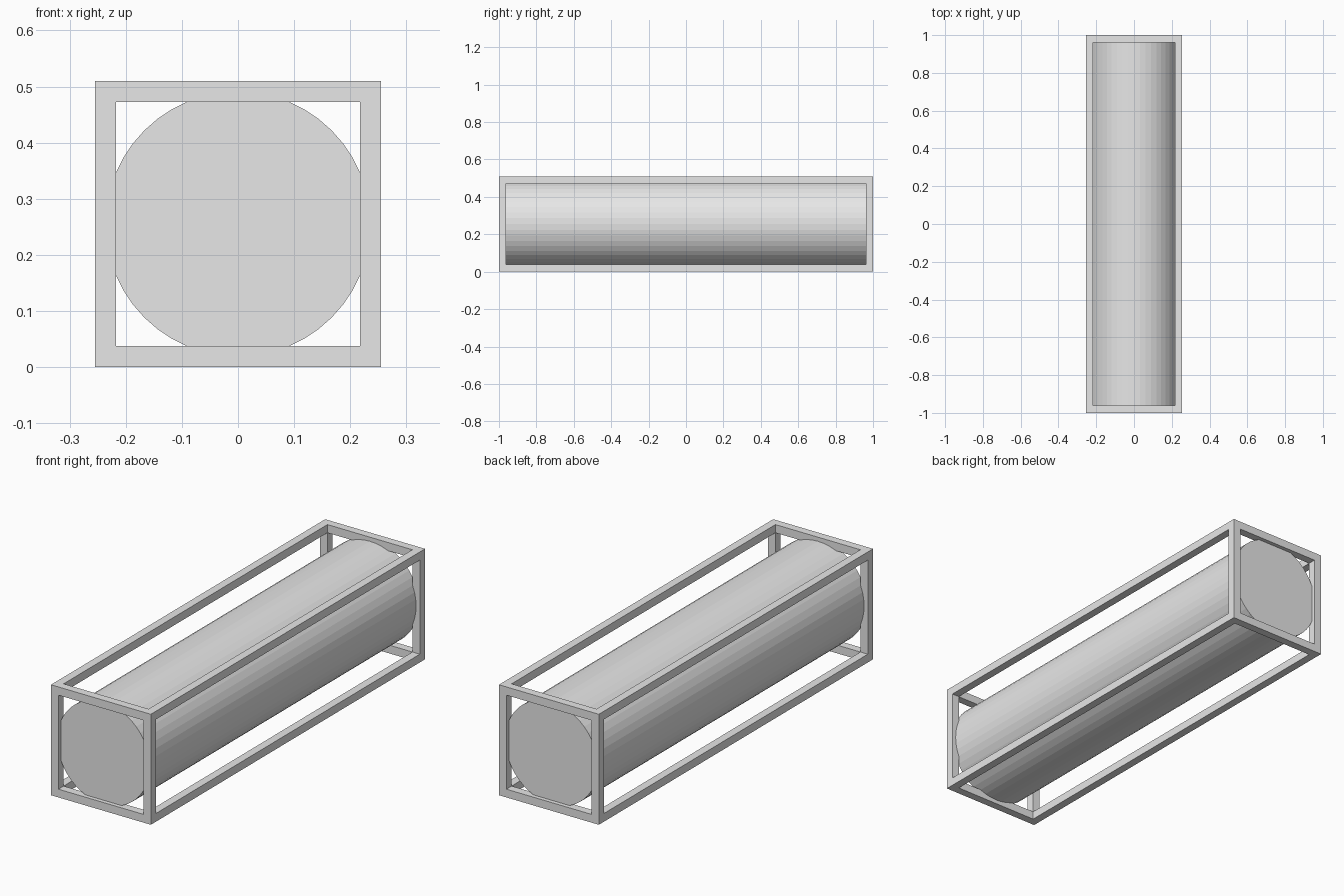
import bpy
import bmesh
from itertools import product
from math import pi
from mathutils import Matrix, Vector

if "Cube" in bpy.data.objects:
    bpy.data.objects.remove(bpy.data.objects["Cube"], do_unlink=True)

BAR = 0.038
HALF = Vector((0.255, 1.0, 0.255))
CENTRE = Vector((0, 0, HALF.z))

grey = bpy.data.materials.new("light_grey")
grey.use_nodes = True
grey.diffuse_color = (0.8, 0.8, 0.8, 1)
grey.node_tree.nodes["Principled BSDF"].inputs["Base Color"].default_value = grey.diffuse_color


def finish(name, bm):
    bmesh.ops.recalc_face_normals(bm, faces=bm.faces)
    mesh = bpy.data.meshes.new(name)
    bm.to_mesh(mesh)
    bm.free()
    mesh.materials.append(grey)
    obj = bpy.data.objects.new(name, mesh)
    obj.location = CENTRE
    bpy.context.collection.objects.link(obj)
    return obj


# Open box frame: edge and corner cells of a 3x3x3 lattice, skinned as one shell
cuts = [(-h, -h + BAR, h - BAR, h) for h in HALF]
cells = {c for c in product(range(3), repeat=3) if c.count(1) < 2}
bm = bmesh.new()
verts = {}


def corner(key):
    if key not in verts:
        verts[key] = bm.verts.new([cuts[a][key[a]] for a in range(3)])
    return verts[key]


for cell in cells:
    for axis, side in product(range(3), (0, 1)):
        neighbour = list(cell)
        neighbour[axis] += 2 * side - 1
        if tuple(neighbour) in cells:
            continue
        ring = []
        for u, v in ((0, 0), (1, 0), (1, 1), (0, 1)):
            key = list(cell)
            key[axis] += side
            key[(axis + 1) % 3] += u
            key[(axis + 2) % 3] += v
            ring.append(corner(tuple(key)))
        bm.faces.new(ring)
finish("box_frame", bm)

# Solid cylinder whose rim sits midway inside the bars
radius = HALF.x - BAR / 2
bm = bmesh.new()
bmesh.ops.create_cone(bm, cap_ends=True, segments=48, radius1=radius, radius2=radius,
                      depth=2 * HALF.y - BAR, matrix=Matrix.Rotation(pi / 2, 4, "X"))
finish("cylinder_core", bm)
